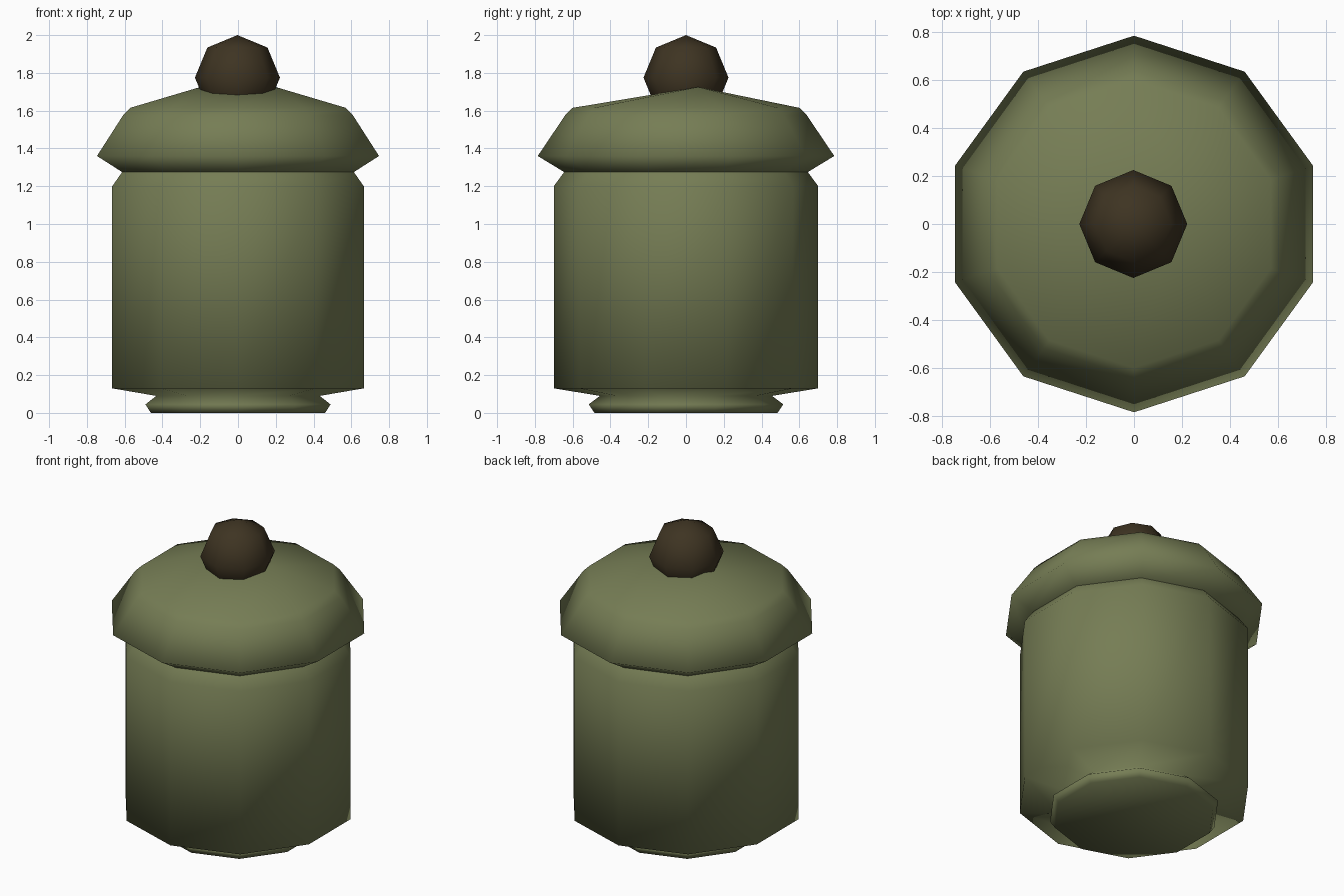
import bpy, bmesh, math

if "Cube" in bpy.data.objects:
    bpy.data.objects.remove(bpy.data.objects["Cube"])

SIDES = 10


def material(name, color):
    m = bpy.data.materials.new(name)
    m.diffuse_color = (*color, 1)
    m.use_nodes = True
    m.node_tree.nodes["Principled BSDF"].inputs["Base Color"].default_value = m.diffuse_color
    return m


def finish(bm, name, mat):
    bmesh.ops.recalc_face_normals(bm, faces=bm.faces[:])
    for f in bm.faces:
        f.smooth = True
    me = bpy.data.meshes.new(name)
    bm.to_mesh(me)
    bm.free()
    me.materials.append(mat)
    ob = bpy.data.objects.new(name, me)
    bpy.context.collection.objects.link(ob)
    return ob


def lathe(bm, profile):
    """Ten-sided rings from (radius, height) pairs, bridged with quads."""
    rings = []
    for r, z in profile:
        rings.append([bm.verts.new((r * math.cos(a), r * math.sin(a), z))
                      for a in (math.pi / 2 + i * math.tau / SIDES for i in range(SIDES))])
    for lo, hi in zip(rings, rings[1:]):
        for i in range(SIDES):
            j = (i + 1) % SIDES
            bm.faces.new((lo[i], lo[j], hi[j], hi[i]))
    return rings


olive = material("olive_glaze", (0.18, 0.205, 0.09))
brown = material("dark_wood", (0.048, 0.034, 0.016))

# Jar body with flared foot, closed below
bm = bmesh.new()
rings = lathe(bm, [(0.485, 0), (0.515, 0.045), (0.455, 0.09), (0.70, 0.13),
                   (0.70, 1.20), (0.645, 1.275)])
bm.faces.new(rings[0])
finish(bm, "jar_body", olive)

# Lid: flared rim, sloping sides, crown rising to a short ridge under the knob
bm = bmesh.new()
rings = lathe(bm, [(0.645, 1.275), (0.785, 1.36), (0.64, 1.575), (0.60, 1.615)])
top = rings[-1]
left = bm.verts.new((-0.2, 0.065, 1.725))
right = bm.verts.new((0.2, 0.065, 1.725))
for i in range(SIDES):          # ring starts at the back and runs via the left side
    apex = left if i < SIDES // 2 else right
    bm.faces.new((top[i], top[(i + 1) % SIDES], apex))
bm.faces.new((top[0], left, right))
bm.faces.new((top[SIDES // 2], right, left))
finish(bm, "lid", olive)

# Faceted ball knob
bm = bmesh.new()
bmesh.ops.create_uvsphere(bm, u_segments=8, v_segments=4, radius=0.225)
knob = finish(bm, "lid_knob", brown)
knob.location = (-0.003, 0, 1.775)
